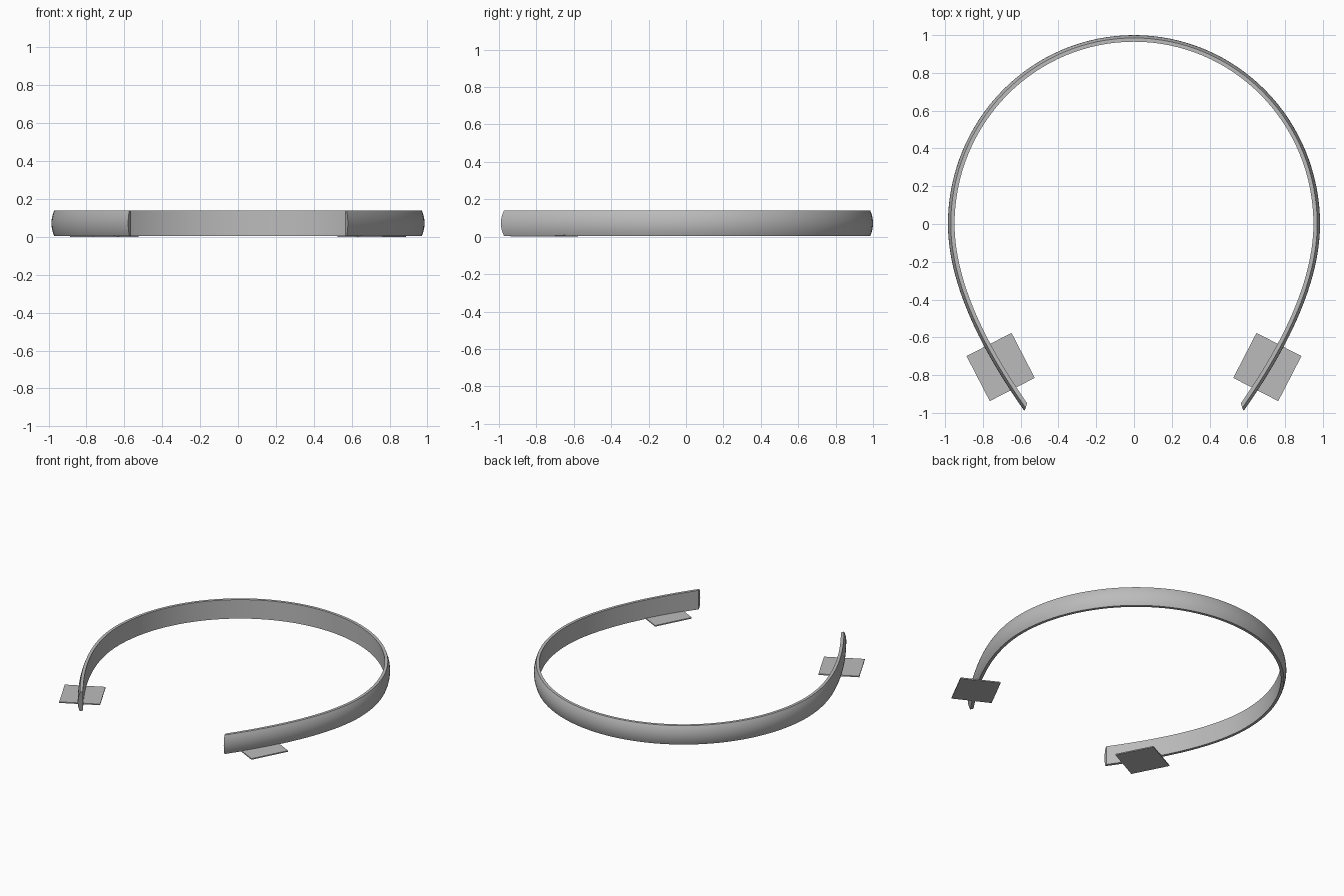
import bpy, bmesh, math
from mathutils import Vector, Matrix
from mathutils.geometry import interpolate_bezier

if "Cube" in bpy.data.objects:
    bpy.data.objects.remove(bpy.data.objects["Cube"])

grey = bpy.data.materials.new("plain grey")
grey.use_nodes = True
grey.diffuse_color = (0.5, 0.5, 0.5, 1)
grey.node_tree.nodes["Principled BSDF"].inputs["Base Color"].default_value = (0.5, 0.5, 0.5, 1)


def make_object(name, bm):
    bmesh.ops.recalc_face_normals(bm, faces=bm.faces)
    mesh = bpy.data.meshes.new(name)
    bm.to_mesh(mesh)
    bm.free()
    mesh.materials.append(grey)
    obj = bpy.data.objects.new(name, mesh)
    bpy.context.collection.objects.link(obj)
    return obj


# Band path: round back, arms curving in towards the front
arm = interpolate_bezier(Vector((0.985, 0)), Vector((0.985, -0.35)),
                         Vector((0.77, -0.72)), Vector((0.58, -0.99)), 24)
arc = [Vector((0.985 * math.cos(a), math.sin(a)))
       for a in (math.pi * i / 64 for i in range(1, 64))]
path = [p.to_2d() for p in reversed(arm)] + arc + [Vector((-p.x, p.y)) for p in arm]

# Band section (depth inwards, height): flat inside, bulging outside
LOW, HIGH, THICK, BULGE = 0.004, 0.14, 0.035, 0.015
section = [(BULGE * (i / 5) ** 2, LOW + (HIGH - LOW) * (i + 5) / 10) for i in range(-5, 6)]
section += [(THICK, HIGH), (THICK, LOW)]

# Sweep the section along the path, with the tips slanted back on the inside
bm = bmesh.new()
rings = []
last = len(path) - 1
for i, p in enumerate(path):
    along = (path[min(i + 1, last)] - path[max(i - 1, 0)]).normalized()
    inward = Vector((-along.y, along.x))
    slant = 0.7 if i == 0 else -0.7 if i == last else 0
    ring = []
    for depth, z in section:
        q = p + inward * depth + along * slant * depth
        ring.append(bm.verts.new((q.x, q.y, z)))
    rings.append(ring)
for r, s in zip(rings, rings[1:]):
    for j in range(len(section)):
        k = (j + 1) % len(section)
        bm.faces.new((r[j], r[k], s[k], s[j]))
bm.faces.new(rings[0])
bm.faces.new(rings[-1])
band = make_object("band", bm)
bpy.context.view_layer.objects.active = band
band.select_set(True)
bpy.ops.object.shade_smooth_by_angle(angle=math.radians(30))

# Thin square plates under the arm tips
for side, name in ((1, "left_plate"), (-1, "right_plate")):
    bm = bmesh.new()
    bmesh.ops.create_cube(bm, size=1, matrix=(
        Matrix.Translation((side * 0.706, -0.757, 0.004))
        @ Matrix.Rotation(math.radians(-27.3 * side), 4, 'Z')
        @ Matrix.Diagonal((0.268, 0.268, 0.008, 1))))
    make_object(name, bm)
